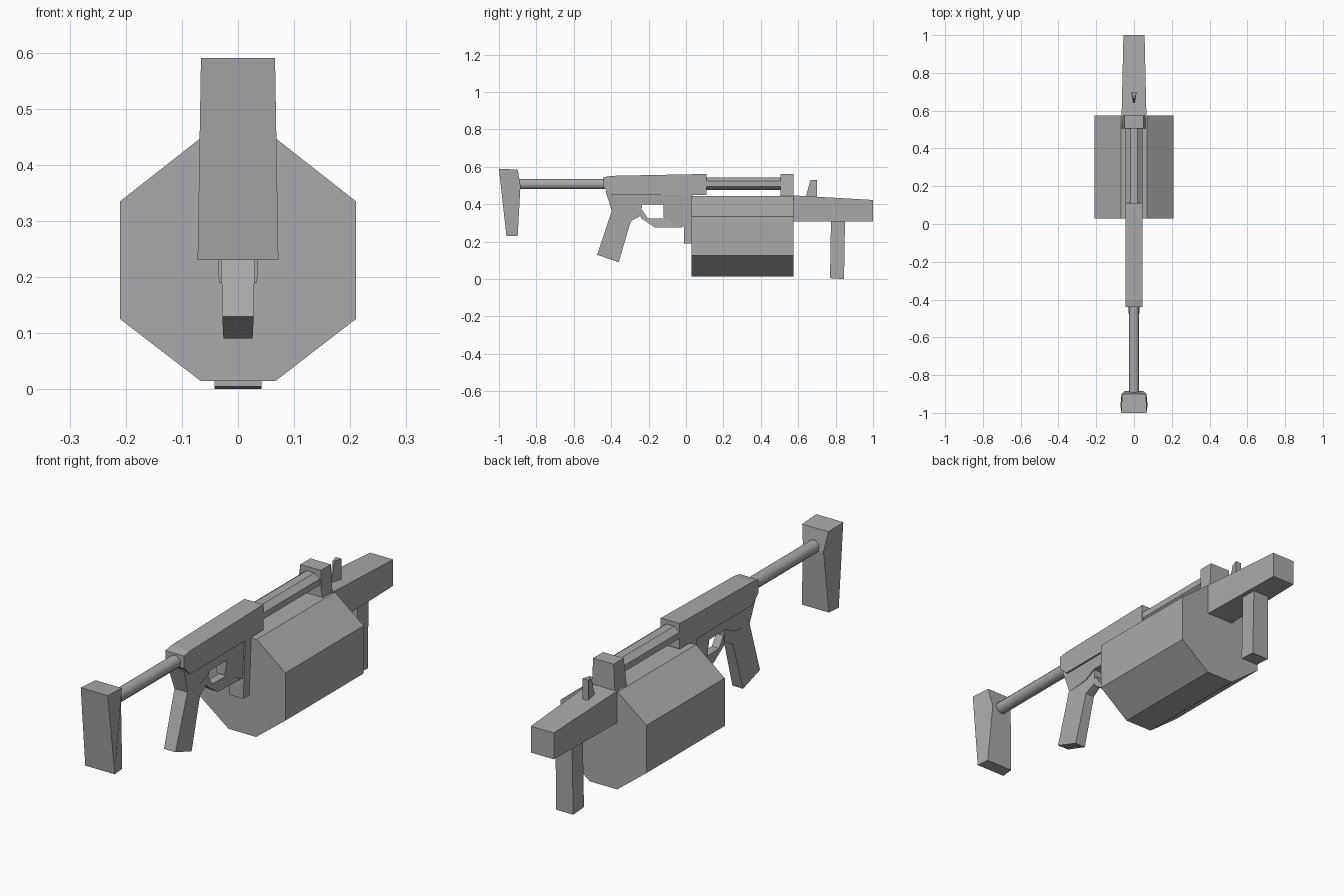
import bpy, bmesh, math
from mathutils import Matrix

if "Cube" in bpy.data.objects:
    bpy.data.objects.remove(bpy.data.objects["Cube"])

grey = bpy.data.materials.new("plain_grey")
grey.use_nodes = True
grey.diffuse_color = (0.4, 0.4, 0.4, 1)
grey.node_tree.nodes["Principled BSDF"].inputs["Base Color"].default_value = (0.4, 0.4, 0.4, 1)


def finish(name, bm):
    bmesh.ops.recalc_face_normals(bm, faces=bm.faces)
    mesh = bpy.data.meshes.new(name)
    bm.to_mesh(mesh)
    bm.free()
    mesh.materials.append(grey)
    obj = bpy.data.objects.new(name, mesh)
    bpy.context.collection.objects.link(obj)
    return obj


def side_part(name, points, widths):
    """Side outline (y, z) mirrored across x; widths are half widths, one or per point."""
    if not isinstance(widths, list):
        widths = [widths] * len(points)
    bm = bmesh.new()
    left, right = [[bm.verts.new((s * w, y, z)) for (y, z), w in zip(points, widths)]
                   for s in (1, -1)]
    bm.faces.new(left)
    bm.faces.new(right[::-1])
    for i in range(len(points)):
        j = (i + 1) % len(points)
        bm.faces.new((left[i], right[i], right[j], left[j]))
    return finish(name, bm)


def tube(name, y0, y1, z, rx, rz, sides):
    """Faceted tube lying along y."""
    bm = bmesh.new()
    bmesh.ops.create_cone(bm, cap_ends=True, segments=sides, radius1=1, radius2=1, depth=y1 - y0)
    bm.transform(Matrix.Translation((0, (y0 + y1) / 2, z))
                 @ Matrix.Diagonal((rx, 1, rz, 1))
                 @ Matrix.Rotation(math.pi / 2, 4, "X")
                 @ Matrix.Rotation(math.pi / sides, 4, "Z"))
    return finish(name, bm)


# Stock
side_part("butt_pad",
          [(-1, 0.59), (-0.9, 0.585), (-0.885, 0.5), (-0.9, 0.23), (-0.96, 0.23)],
          [0.066, 0.064, 0.05, 0.066, 0.072])
rod = tube("stock_rod", -0.895, -0.42, 0.508, 0.029, 0.029, 8)
bpy.context.view_layer.objects.active = rod
rod.select_set(True)
bpy.ops.object.shade_smooth_by_angle(angle=math.radians(50))

# Receiver and the parts beneath it
side_part("receiver",
          [(-0.44, 0.545), (-0.4, 0.552), (0.11, 0.562), (0.11, 0.45), (-0.4, 0.45), (-0.44, 0.49)],
          0.046)
side_part("lower_receiver",
          [(-0.43, 0.47), (-0.395, 0.36), (-0.29, 0.37), (-0.235, 0.4), (-0.12, 0.4),
           (-0.12, 0.33), (-0.02, 0.28), (0.03, 0.28), (0.03, 0.455)],
          [0.04, 0.032, 0.03, 0.03, 0.03, 0.02, 0.03, 0.035, 0.04])
side_part("pistol_grip",
          [(-0.395, 0.37), (-0.475, 0.13), (-0.36, 0.09), (-0.295, 0.31), (-0.24, 0.34),
           (-0.235, 0.4)],
          [0.032, 0.028, 0.026, 0.022, 0.018, 0.025])
side_part("trigger_guard",
          [(-0.25, 0.36), (-0.24, 0.325), (-0.165, 0.275), (-0.02, 0.275), (-0.06, 0.34),
           (-0.12, 0.323), (-0.205, 0.325), (-0.235, 0.37)],
          [0.018, 0.018, 0.018, 0.025, 0.025, 0.018, 0.018, 0.018])
side_part("magazine_well", [(-0.012, 0.46), (-0.012, 0.19), (0.035, 0.19), (0.035, 0.46)],
          [0.044, 0.034, 0.034, 0.044])

# Upper tube and its front bracket
tube("upper_tube", 0.1, 0.52, 0.51, 0.049, 0.036, 8)
side_part("front_bracket",
          [(0.505, 0.562), (0.575, 0.562), (0.575, 0.46), (0.575, 0.42), (0.505, 0.42),
           (0.505, 0.47)],
          [0.05, 0.05, 0.055, 0.068, 0.068, 0.052])

# Eight sided drum
bm = bmesh.new()
half = [(0.067, 0.015), (0.21, 0.125), (0.21, 0.335), (0.07, 0.445)]
outline = half + [(-x, z) for x, z in half[::-1]]
cap = bm.faces.new([bm.verts.new((x, 0.03, z)) for x, z in outline])
extruded = bmesh.ops.extrude_face_region(bm, geom=[cap], use_keep_orig=True)["geom"]
bmesh.ops.translate(bm, vec=(0, 0.545, 0),
                    verts=[v for v in extruded if isinstance(v, bmesh.types.BMVert)])
finish("drum", bm)

# Barrel housing, sight and forward grip
side_part("barrel_housing", [(0.56, 0.448), (1, 0.423), (1, 0.307), (0.56, 0.307)],
          [0.066, 0.056, 0.056, 0.066])
side_part("front_sight", [(0.64, 0.435), (0.665, 0.53), (0.7, 0.53), (0.7, 0.435)],
          [0.004, 0.004, 0.014, 0.014])
side_part("forward_grip", [(0.775, 0.31), (0.77, 0.005), (0.845, 0), (0.85, 0.31)],
          [0.04, 0.042, 0.042, 0.04])
